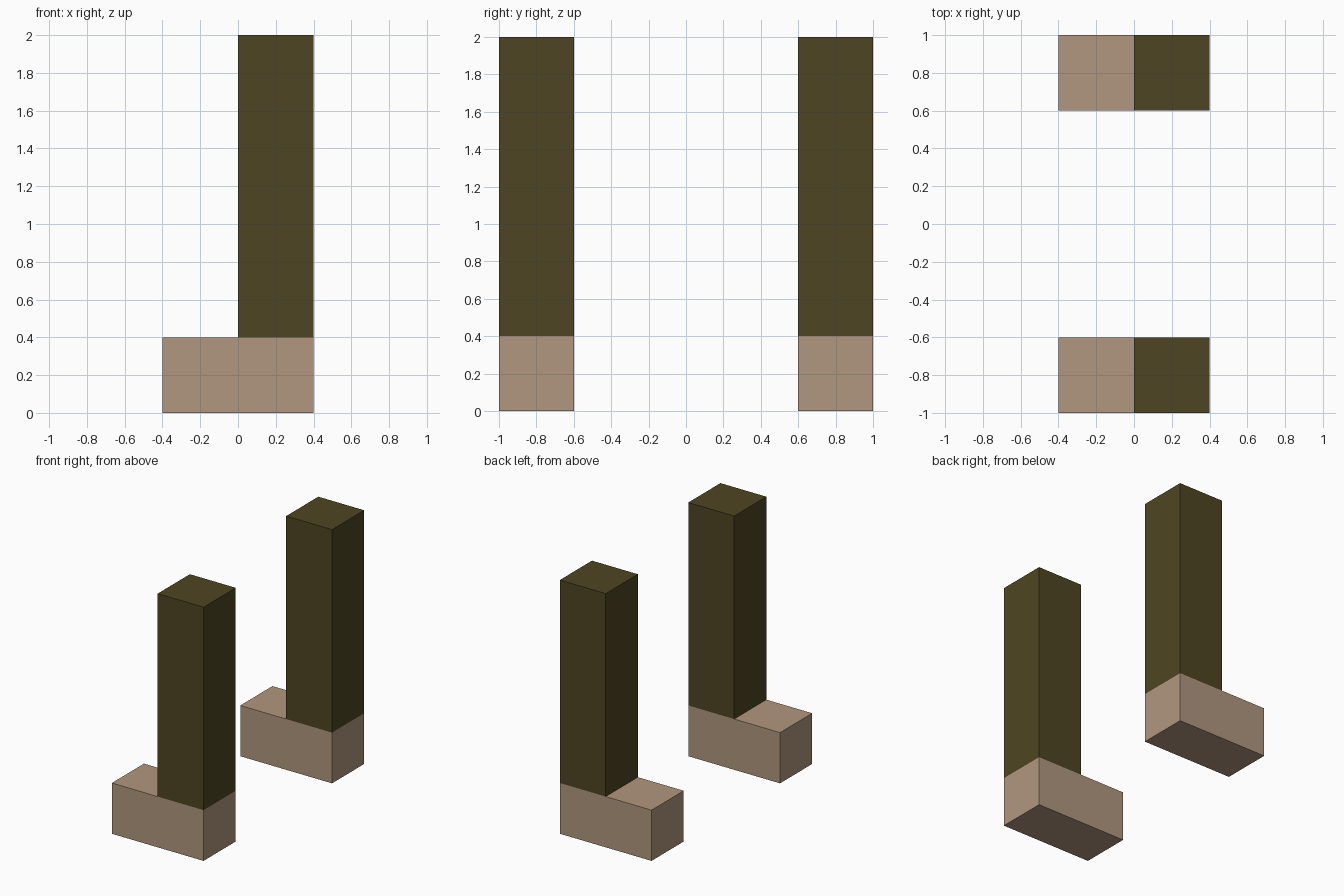
import bpy

if "Cube" in bpy.data.objects:
    bpy.data.objects.remove(bpy.data.objects["Cube"])


def material(name, rgb):
    m = bpy.data.materials.new(name)
    m.diffuse_color = (*rgb, 1.0)
    m.use_nodes = True
    m.node_tree.nodes["Principled BSDF"].inputs["Base Color"].default_value = m.diffuse_color
    return m


def box(name, lo, hi, mat):
    # Axis-aligned block between two corners
    centre = [(a + b) / 2 for a, b in zip(lo, hi)]
    bpy.ops.mesh.primitive_cube_add(size=1, location=centre)
    ob = bpy.context.object
    ob.name = name
    ob.scale = [b - a for a, b in zip(lo, hi)]
    bpy.ops.object.transform_apply(location=False, rotation=False, scale=True)
    ob.data.materials.append(mat)
    return ob


tan = material("tan", (0.434, 0.309, 0.209))
olive = material("dark olive", (0.076, 0.060, 0.016))

# A matching foot and leg on each side
for side, y in (("front", -0.8), ("back", 0.8)):
    box(side + "_foot", (-0.4, y - 0.2, 0.0), (0.4, y + 0.2, 0.4), tan)
    box(side + "_leg", (0.0, y - 0.2, 0.4), (0.4, y + 0.2, 2.0), olive)
